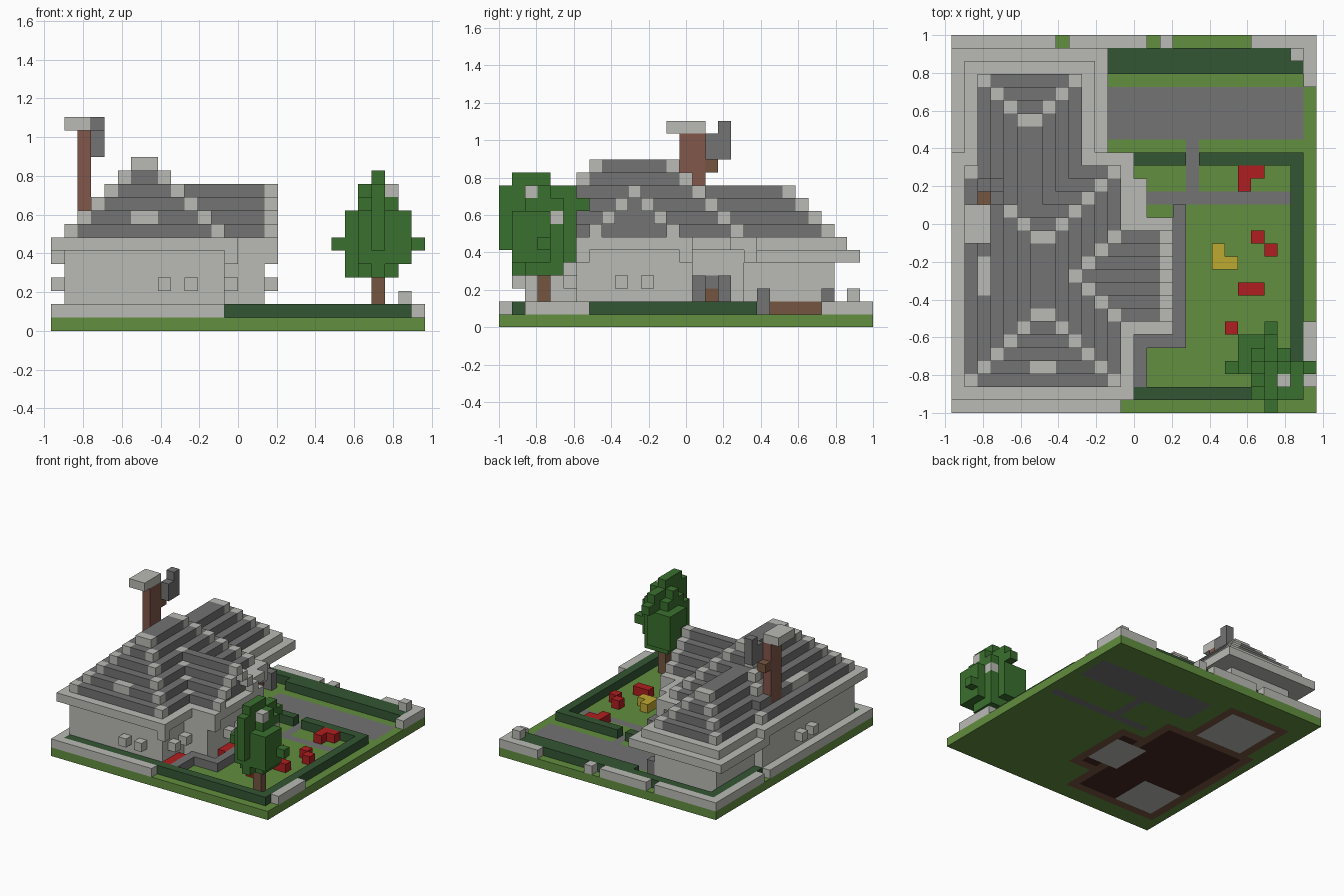
import bpy, bmesh

cube = bpy.data.objects.get("Cube")
if cube:
    bpy.data.objects.remove(cube, do_unlink=True)

U = 2 / 29                      # side of one block
NX, NY = 28, 29                 # plot size in blocks
COLOURS = {
    "grass": "628E3E", "hedge_green": "345634", "leaf_green": "3A702E",
    "light_stone": "BABAB5", "dark_slate": "737373", "flower_red": "B01E20",
    "flower_yellow": "BEA830", "wood_brown": "755640", "brick": "82574A",
    "dark_floor": "462820",
}


def linear(c):
    return c / 12.92 if c < 0.04045 else ((c + 0.055) / 1.055) ** 2.4


def make_material(name, code):
    rgb = [linear(int(code[n:n + 2], 16) / 255) for n in (0, 2, 4)]
    mat = bpy.data.materials.new(name)
    mat.use_nodes = True
    mat.diffuse_color = (*rgb, 1)
    bsdf = mat.node_tree.nodes["Principled BSDF"]
    bsdf.inputs["Base Color"].default_value = (*rgb, 1)
    bsdf.inputs["Roughness"].default_value = 0.9
    return mat


MATS = {n: make_material(n, c) for n, c in COLOURS.items()}
NAMES = list(MATS)
blocks = {}                     # (i, j, k) -> (part, material)


def fill(part, mat, i, j, k):
    """Fill a box of blocks; each range is one index or (start, stop)."""
    spans = [range(*r) if isinstance(r, tuple) else (r,) for r in (i, j, k)]
    for a in spans[0]:
        for b in spans[1]:
            for c in spans[2]:
                blocks[a, b, c] = (part, mat)


# Ground slab with paths and house floor
fill("ground", "grass", (0, NX), (0, NY), 0)
fill("ground", "dark_slate", (12, 27), (21, 25), 0)
fill("ground", "dark_slate", 18, (17, 21), 0)
fill("ground", "dark_slate", (14, 27), 16, 0)
ROOMS = [((1, 13), (2, 19)), ((2, 10), (18, 26)), ((12, 16), (6, 15))]
for i, j in ROOMS:
    fill("ground", "wood_brown", i, j, 0)
for (a, b), (c, d) in ROOMS:
    fill("ground", "dark_floor", (a + 1, b - 1), (c + 1, d - 1), 0)
for i, j in (((3, 9), (19, 25)), ((11, 15), (8, 13)), ((2, 7), (3, 8))):
    fill("ground", "light_stone", i, j, 0)

# Hedges
H = "hedge_green"
fill("hedge", H, (1, 27), 1, 1)
fill("hedge", H, 26, (1, 20), 1)
fill("hedge", H, (14, 18), 19, 1)
fill("hedge", H, (19, 27), 19, 1)
fill("hedge", H, (12, 27), (26, 28), 1)
fill("hedge", H, (1, 12), 27, 1)
fill("hedge", H, 1, (19, 28), 1)

# Low boundary wall with gaps, and one gate post
S = "light_stone"
fill("boundary_wall", S, (0, 13), 0, 1)
fill("boundary_wall", S, 0, (0, 19), 1)
fill("boundary_wall", S, 0, (20, NY), 1)
for span in ((0, 8), (9, 15), (16, 17), (23, NX)):
    fill("boundary_wall", S, span, 28, 1)
fill("boundary_wall", S, 27, (25, NY), 1)
fill("boundary_wall", S, 27, (2, 7), 1)
fill("boundary_wall", S, 26, 27, 2)

# Raised terrace around the wing
D = "dark_slate"
fill("terrace", D, 17, (5, 16), 1)
fill("terrace", D, (14, 18), 5, 1)
fill("terrace", D, 14, (2, 5), 1)

# House walls
for i, j in ROOMS:
    fill("house_walls", S, i, j, (1, 6))

# Eaves
fill("eaves", S, (0, 12), (19, 28), 5)
fill("eaves", S, (1, 11), (19, 27), 6)
fill("eaves", S, (0, 14), (1, 20), 6)
fill("eaves", S, (13, 17), (6, 15), 6)
fill("eaves", S, 14, (15, 18), 6)
for j in (6, 14):
    fill("eaves", S, 16, j, 5)
for j in (1, 19):
    fill("eaves", S, 13, j, 5)

# Roofs step in by one block per layer
for k in range(7, 13):
    n = k - 7
    if k < 11:
        fill("rear_roof", D, (2 + n, 10 - n), (14, 26 - n), k)
    fill("main_roof", D, (1 + n, 13 - n), (2 + n, 19 - n), k)
    if k < 11:
        fill("wing_roof", D, (7, 16), (k, 21 - k), k)
        for j in (k, 20 - k):
            fill("gable_trim", S, 16, j, k)
            fill("roof_trim", S, 12 - n, j, k)
        for i in (2 + n, 9 - n):
            fill("roof_trim", S, i, 25 - n, k)
    for i in (1 + n, 12 - n):
        fill("roof_trim", S, i, 2 + n, k)
        if k > 8 or i > 6 or k == 7:
            fill("roof_trim", S, i, 18 - n, k)
fill("roof_trim", S, (6, 8), 3, 8)
fill("roof_trim", S, 2, (9, 12), 8)

# Window boxes
for i in (8, 10):
    fill("window_box", S, i, 1, 3)
for j in (3, 5):
    fill("window_box", S, 13, j, 3)
for j in (9, 11):
    fill("window_box", S, 16, j, 3)
for j in (10, 12):
    fill("window_box", S, 0, j, 3)

# Front door and garage door
for j in (15, 17):
    fill("door_frame", D, 13, j, (1, 4))
fill("door_frame", D, 12, 16, 3)
fill("front_door", "wood_brown", 12, 16, (1, 3))
fill("garage_door", "wood_brown", 9, (21, 25), 1)
fill("garage_frame", D, 10, 20, (1, 3))
fill("garage_frame", D, 10, 25, (1, 3))

# Chimney with cap and smoke
fill("chimney", "brick", 2, (14, 16), (7, 15))
fill("chimney", "wood_brown", 2, 16, 12)
fill("chimney_cap", S, (1, 3), (13, 16), 15)
fill("smoke", D, 3, 16, (13, 15))
fill("smoke", D, 3, 17, (13, 16))

# Flowers
for i, j in (((22, 24), 18), (22, 17), (23, 13), (24, 12), ((22, 24), 9),
             (21, 6), (13, (2, 5)), (16, (8, 13))):
    fill("red_flowers", "flower_red", i, j, 1)
fill("yellow_flowers", "flower_yellow", 20, (11, 13), 1)
fill("yellow_flowers", "flower_yellow", 21, 11, 1)

# Tree: crossed bars of leaves, widest at mid height
L = "leaf_green"
fill("tree_trunk", "wood_brown", 24, 3, (1, 5))
CROWN = {4: ((22, 26), (1, 5)), 5: ((22, 27), (1, 6)), 6: ((21, 28), (0, 6)),
         7: ((22, 27), (0, 6)), 8: ((22, 27), (0, 6)), 9: ((23, 26), (0, 7)),
         10: ((23, 26), (0, 6)), 11: (24, (1, 4))}
for k, (i, j) in CROWN.items():
    fill("tree_leaves", L, i, 3, k)
    fill("tree_leaves", L, 24, j, k)
    if k < 10:
        fill("tree_leaves", L, (23, 26), (2, 5), k)
    if 4 < k < 9:
        fill("tree_leaves", L, (22, 25), (4, 6), k)
        fill("tree_leaves", L, (23, 27), (1, 3), k)
fill("tree_leaves", S, 25, 2, 10)
fill("tree_leaves", S, 25, 4, 8)

# Turn the exposed block sides of each part into one mesh
SIDES = []
for axis in range(3):
    u, v = (axis + 1) % 3, (axis + 2) % 3
    for s in (0, 1):
        quad = []
        for a, b in ((0, 0), (1, 0), (1, 1), (0, 1)):
            p = [0, 0, 0]
            p[axis], p[u], p[v] = s, a, b
            quad.append(p)
        step = [0, 0, 0]
        step[axis] = 2 * s - 1
        SIDES.append((step, quad if s else quad[::-1]))

for part in sorted({p for p, m in blocks.values()}):
    bm = bmesh.new()
    used = []
    for cell, (owner, mat) in blocks.items():
        if owner != part:
            continue
        if mat not in used:
            used.append(mat)
        for step, quad in SIDES:
            if tuple(c + d for c, d in zip(cell, step)) in blocks:
                continue
            pts = [[c + d for c, d in zip(cell, q)] for q in quad]
            face = bm.faces.new([bm.verts.new(((x - NX / 2) * U, (y - NY / 2) * U, z * U))
                                 for x, y, z in pts])
            face.material_index = used.index(mat)
    bmesh.ops.remove_doubles(bm, verts=bm.verts, dist=U / 50)
    mesh = bpy.data.meshes.new(part)
    bm.to_mesh(mesh)
    bm.free()
    for mat in used:
        mesh.materials.append(MATS[mat])
    bpy.context.collection.objects.link(bpy.data.objects.new(part, mesh))
